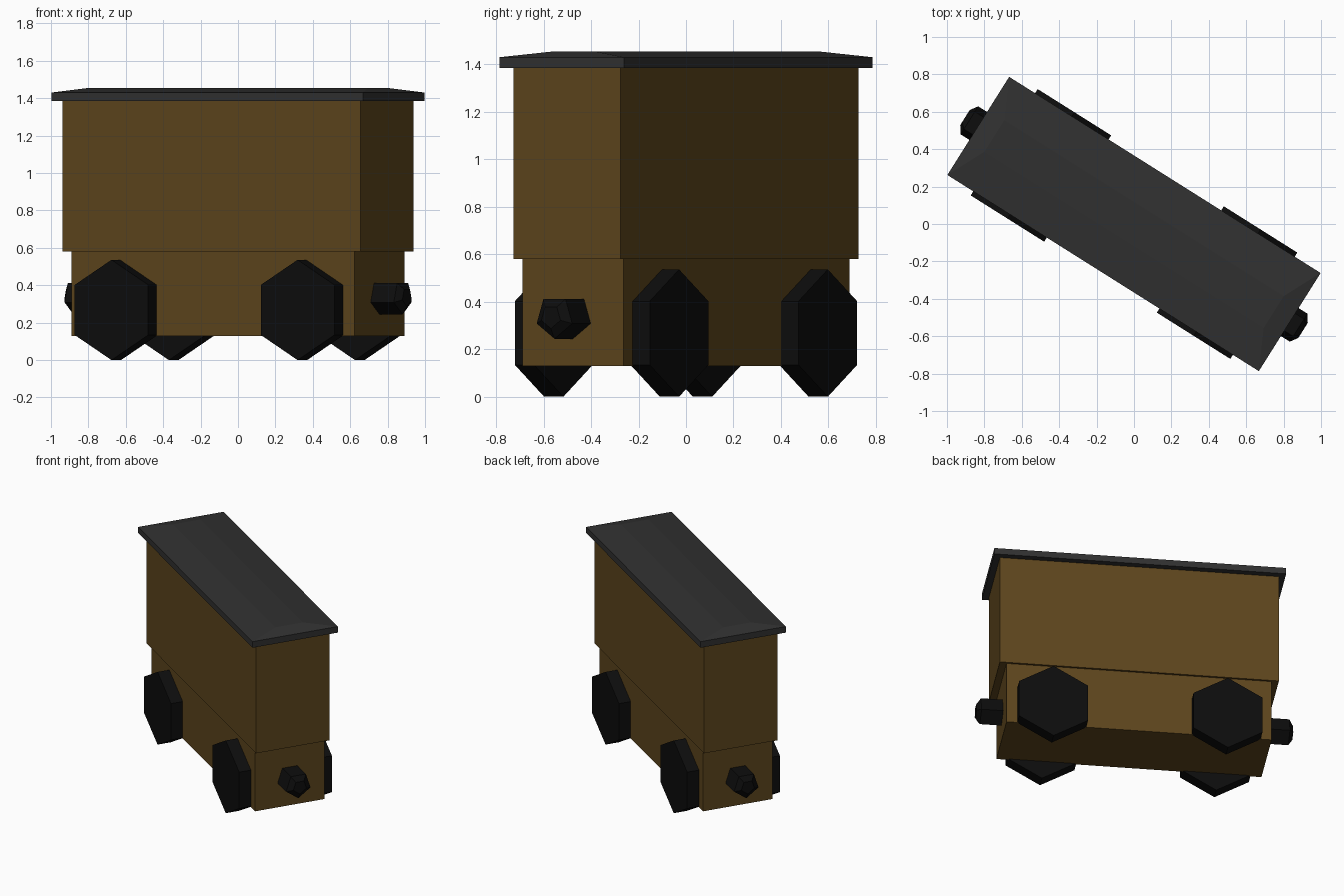
import bpy, bmesh
from math import radians, sin, cos, pi
from mathutils import Matrix

if "Cube" in bpy.data.objects:
    bpy.data.objects.remove(bpy.data.objects["Cube"])

TURN = Matrix.Rotation(radians(-32.2), 4, 'Z')   # the wagon stands diagonally


def material(name, rgb):
    m = bpy.data.materials.new(name)
    m.diffuse_color = (*rgb, 1)
    m.use_nodes = True
    m.node_tree.nodes["Principled BSDF"].inputs["Base Color"].default_value = m.diffuse_color
    return m


BROWN = material("brown_wood", (0.11, 0.06, 0.012))
ROOF = material("dark_grey", (0.03, 0.03, 0.03))
BLACK = material("black_iron", (0.004, 0.004, 0.004))


def loft(name, rings, mat):
    """Skin a stack of equal-sized rings and cap both ends."""
    bm = bmesh.new()
    loops = [[bm.verts.new(p) for p in ring] for ring in rings]
    for a, b in zip(loops, loops[1:]):
        for i in range(len(a)):
            j = (i + 1) % len(a)
            bm.faces.new((a[i], a[j], b[j], b[i]))
    bm.faces.new(loops[0])
    bm.faces.new(loops[-1])
    bmesh.ops.recalc_face_normals(bm, faces=bm.faces)
    bm.transform(TURN)
    me = bpy.data.meshes.new(name)
    bm.to_mesh(me)
    bm.free()
    me.materials.append(mat)
    ob = bpy.data.objects.new(name, me)
    bpy.context.collection.objects.link(ob)
    return ob


def rect(a, b, z):
    return [(-a, -b, z), (a, -b, z), (a, b, z), (-a, b, z)]


# body: narrower chassis below, wagon box above
loft("chassis", [rect(0.894, 0.251, 0.13), rect(0.894, 0.251, 0.58)], BROWN)
loft("wagon_box", [rect(0.941, 0.266, 0.58), rect(0.941, 0.266, 1.39)], BROWN)

# roof: overhanging slab with a very shallow hipped top
loft("roof", [rect(0.984, 0.31, 1.385), rect(0.984, 0.31, 1.43),
              rect(0.883, 0.10, 1.455)], ROOF)


# wheels: six-sided discs, point up
def wheel_ring(x, y, r=0.268):
    return [(x + r * sin(i * pi / 3), y, r + r * cos(i * pi / 3)) for i in range(6)]


for sx, end in ((-1, "left"), (1, "right")):
    for sy, side in ((-1, "front"), (1, "back")):
        x = 0.588 * sx
        loft(f"wheel_{side}_{end}",
             [wheel_ring(x, 0.24 * sy), wheel_ring(x, 0.336 * sy)], BLACK)


# couplers: five-sided stubs with a chamfered tip
def stub_ring(x, r, z=0.337):
    return [(x, r * sin(i * 2 * pi / 5), z - r * cos(i * 2 * pi / 5)) for i in range(5)]


for s, end in ((-1, "left"), (1, "right")):
    loft(f"coupler_{end}", [stub_ring(0.85 * s, 0.093), stub_ring(1.04 * s, 0.093),
                            stub_ring(1.068 * s, 0.05)], BLACK)
